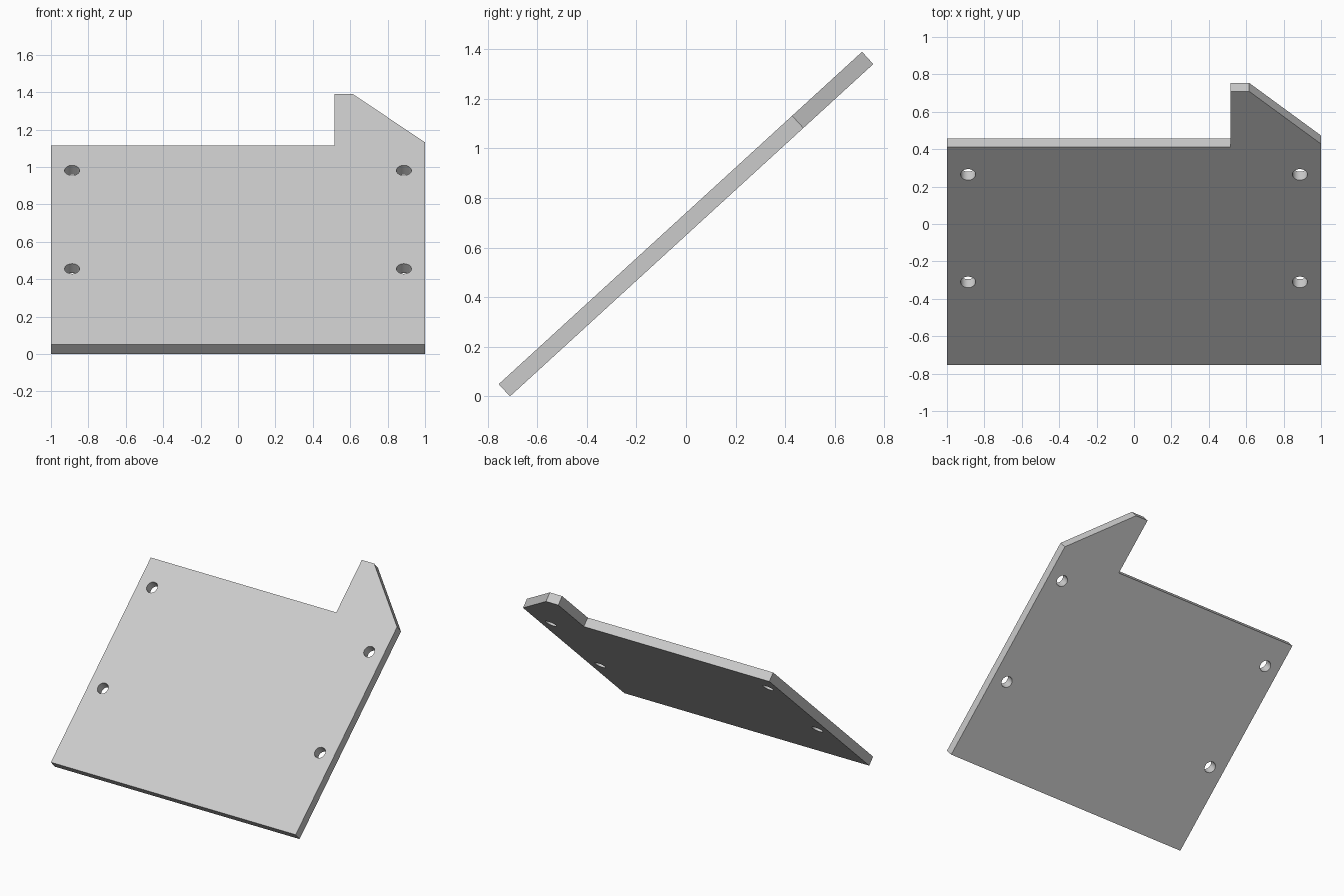
import bpy, bmesh, math
from mathutils import Matrix

cube = bpy.data.objects.get("Cube")
if cube:
    bpy.data.objects.remove(cube, do_unlink=True)

THICK = 0.067
LENGTH = 1.985
TILT = math.atan2(1.34, 1.465)

grey = bpy.data.materials.new("light grey")
grey.use_nodes = True
colour = (0.6, 0.6, 0.6, 1)
grey.diffuse_color = colour
grey.node_tree.nodes["Principled BSDF"].inputs["Base Color"].default_value = colour


def add_object(name, bm):
    bmesh.ops.recalc_face_normals(bm, faces=bm.faces)
    mesh = bpy.data.meshes.new(name)
    bm.to_mesh(mesh)
    bm.free()
    mesh.materials.append(grey)
    obj = bpy.data.objects.new(name, mesh)
    bpy.context.collection.objects.link(obj)
    return obj


# Plate outline with the raised corner tab, laid flat and extruded
outline = [(-1, 0), (1, 0), (1, 1.603), (0.615, LENGTH),
           (0.515, LENGTH), (0.515, 1.58), (-1, 1.58)]
bm = bmesh.new()
face = bm.faces.new([bm.verts.new((x, y - LENGTH / 2, -THICK / 2)) for x, y in outline])
solid = bmesh.ops.extrude_face_region(bm, geom=[face])
top = [v for v in solid["geom"] if isinstance(v, bmesh.types.BMVert)]
bmesh.ops.translate(bm, verts=top, vec=(0, 0, THICK))
plate = add_object("mounting_plate", bm)

# Four screw holes, square to the plate
bm = bmesh.new()
for x in (-0.887, 0.887):
    for y in (0.602, 1.381):
        bmesh.ops.create_cone(bm, cap_ends=True, segments=32, radius1=0.04,
                              radius2=0.04, depth=THICK * 3,
                              matrix=Matrix.Translation((x, y - LENGTH / 2, 0)))
cutter = add_object("hole_cutter", bm)
cutter.hide_render = True

holes = plate.modifiers.new("screw holes", "BOOLEAN")
holes.operation = "DIFFERENCE"
holes.solver = "EXACT"
holes.object = cutter

# Bake the holes, then drop the cutter
bpy.context.view_layer.objects.active = plate
plate.select_set(True)
bpy.ops.object.modifier_apply(modifier=holes.name)
bpy.data.objects.remove(cutter, do_unlink=True)
bpy.ops.object.shade_smooth_by_angle(angle=math.radians(30))

# Lean the plate back and rest its lower edge on the ground
plate.rotation_euler.x = TILT
plate.location.z = (LENGTH * math.sin(TILT) + THICK * math.cos(TILT)) / 2
